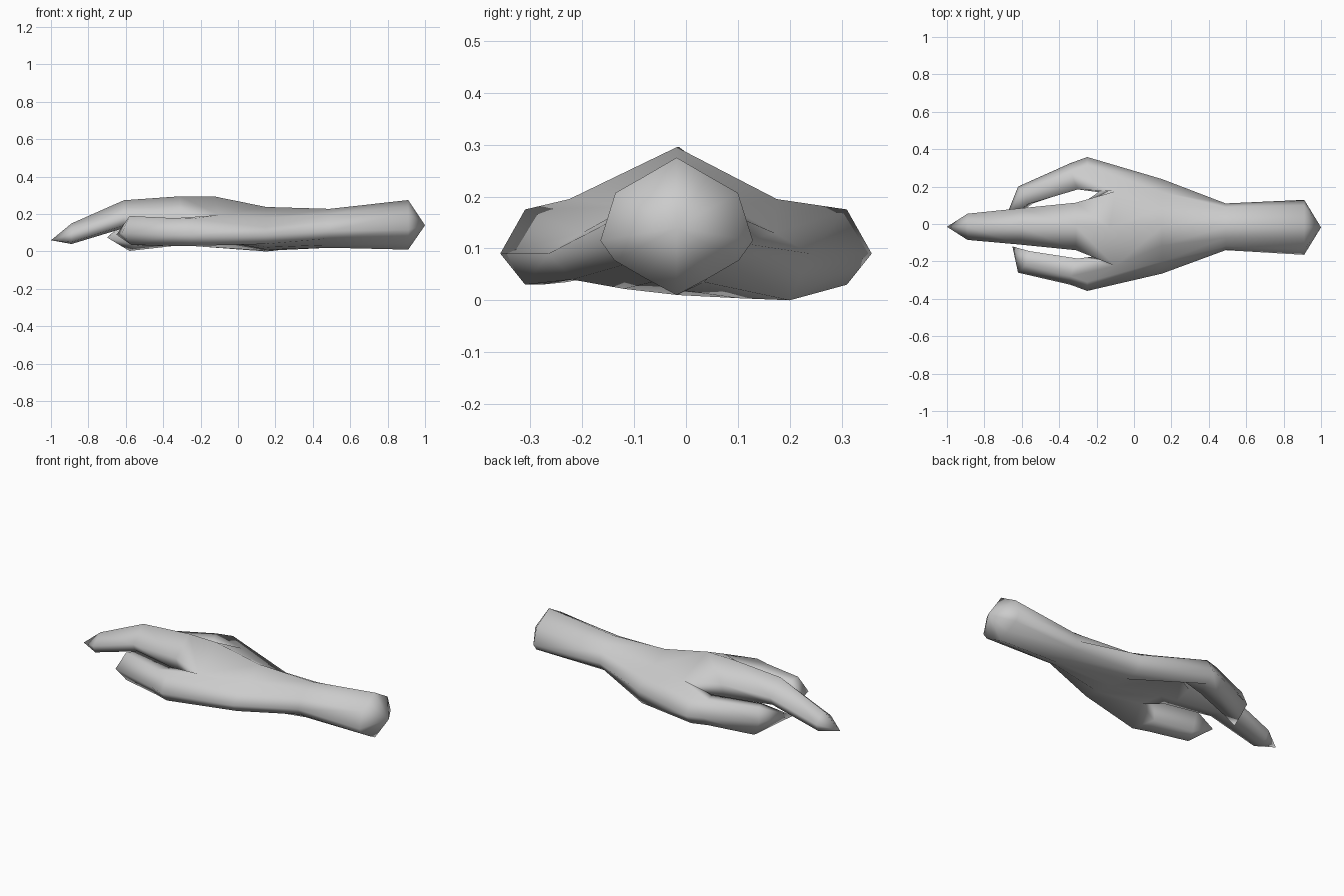
import bpy
import bmesh
from mathutils import Vector

default_cube = bpy.data.objects.get("Cube")
if default_cube:
    bpy.data.objects.remove(default_cube, do_unlink=True)

skin = bpy.data.materials.new("light grey skin")
skin.use_nodes = True
grey = (0.6, 0.6, 0.6, 1)
skin.diffuse_color = grey
skin.node_tree.nodes["Principled BSDF"].inputs["Base Color"].default_value = grey

bm = bmesh.new()


def add_ring(points):
    return [bm.verts.new(Vector(point)) for point in points]


def mirrored_ring(half, centre):
    """Full closed ring from a half section that runs from top to bottom."""
    left = [(x, centre + y, z) for x, y, z in half]
    right = [(x, centre - y, z) for x, y, z in half[1:-1]]
    return add_ring(left + right[::-1])


def section(x, centre, half):
    return mirrored_ring([(x, y, z) for y, z in half], centre)


def bridge(first, second):
    count = len(first)
    for i in range(count):
        j = (i + 1) % count
        bm.faces.new((first[i], first[j], second[j], second[i]))


def close_to_point(ring, point):
    tip = bm.verts.new(Vector(point))
    for i, vert in enumerate(ring):
        bm.faces.new((vert, ring[(i + 1) % len(ring)], tip))


def loft(rings, tip):
    for first, second in zip(rings, rings[1:]):
        bridge(first, second)
    close_to_point(rings[-1], tip)


# Knuckle ring, where the palm splits into three fingers
knuckles = mirrored_ring([
    (-.13, -.018, .295), (-.1, .2, .195), (-.25, .31, .175), (-.25, .358, .09),
    (-.25, .31, .03), (-.19, .17, .095), (-.2, -.015, .08)], 0)
knuckles[1].co.y = .175
knuckles[-1].co.y = -.225

# Palm with its lower pad on one side, wrist and forearm
palm = add_ring([(.15, y, z) for y, z in [
    (-.015, .238), (.085, .18), (.17, .13), (.24, .09), (.2, 0), (.1, .004),
    (-.015, .01), (-.12, .022), (-.22, .04), (-.265, .09), (-.2, .13), (-.115, .18)]])
wrist = section(.49, -.015, [(0, .228), (.06, .2), (.105, .165), (.125, .11),
                             (.1, .07), (.05, .035), (0, .02)])
forearm = section(.91, -.018, [(0, .275), (.06, .24), (.118, .207), (.147, .115),
                               (.12, .077), (.06, .042), (0, .01)])
loft([knuckles, palm, wrist, forearm], (1, -.018, .14))

# Middle finger
top, web_top, web_low, bottom = (knuckles[i] for i in (0, 1, 5, 6))
far_low, far_top = knuckles[7], knuckles[11]
loft([
    [top, web_top, web_low, bottom, far_low, far_top],
    section(-.31, -.013, [(0, .295), (.127, .2), (.1, .115), (0, .09)]),
    section(-.61, -.013, [(0, .274), (.097, .19), (.075, .14), (0, .125)]),
    section(-.89, -.015, [(0, .15), (.07, .095), (.05, .05), (0, .04)]),
], (-1, -.015, .06))

# Side fingers: inner top, outer top, outer, outer bottom, inner bottom
side_base = [(-.3, .185, .165), (-.34, .28, .178), (-.34, .325, .09),
             (-.34, .28, .03), (-.3, .19, .045)]

loft([
    knuckles[1:6],
    add_ring(side_base),
    add_ring([(-.57, .105, .155), (-.6, .18, .165), (-.62, .2, .09),
              (-.58, .19, .003), (-.54, .11, .03)]),
], (-.7, 0, .075))

loft([
    knuckles[11:6:-1],
    add_ring([(x, -y, z) for x, y, z in side_base]),
    add_ring([(-.56, -.145, .18), (-.58, -.22, .19), (-.62, -.26, .1),
              (-.57, -.23, .035), (-.54, -.155, .05)]),
], (-.65, -.12, .09))

# One continuous smooth hand
bmesh.ops.recalc_face_normals(bm, faces=bm.faces)
for face in bm.faces:
    face.smooth = True
mesh = bpy.data.meshes.new("hand")
bm.to_mesh(mesh)
bm.free()
mesh.materials.append(skin)
hand = bpy.data.objects.new("hand", mesh)
bpy.context.collection.objects.link(hand)
